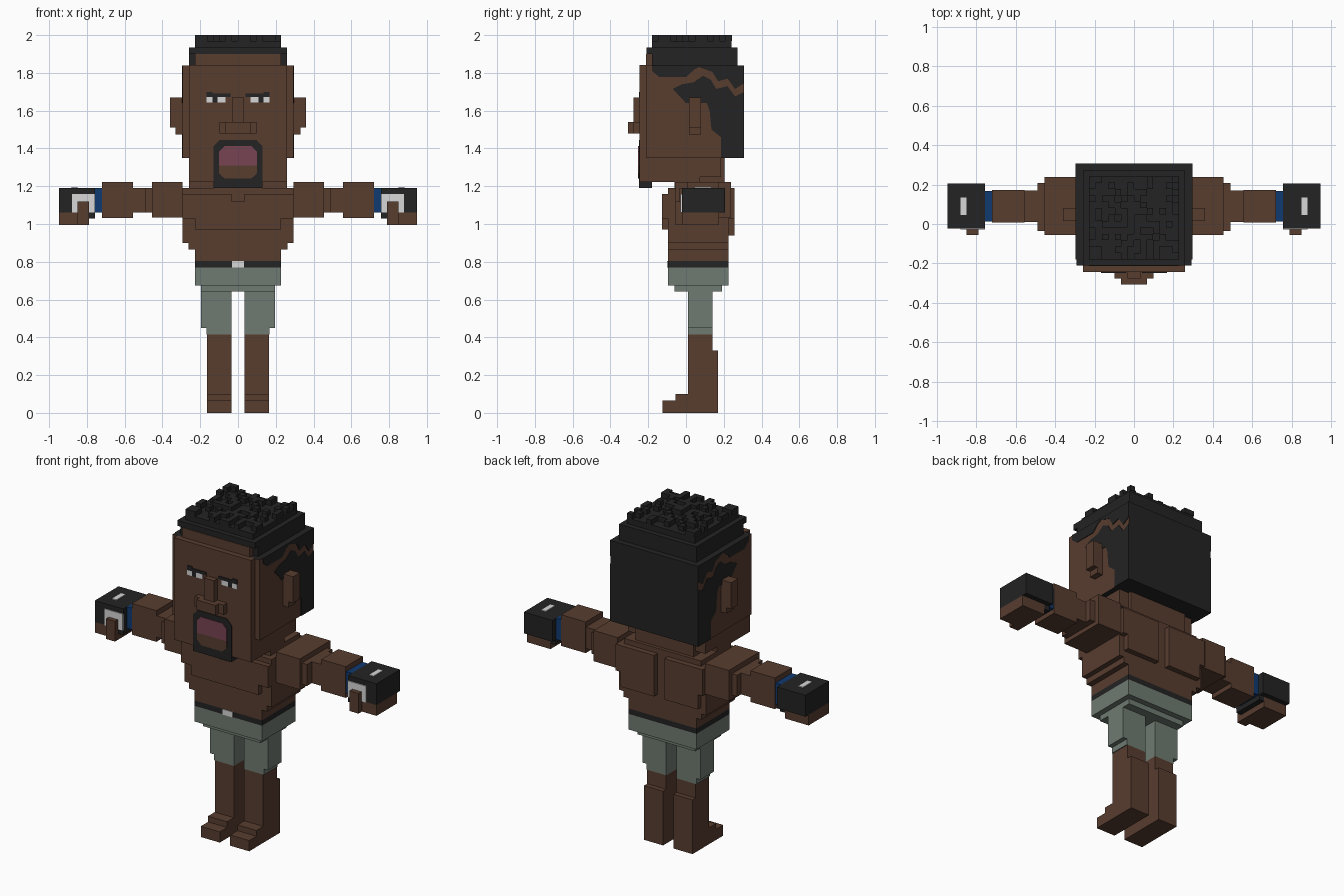
import bpy, bmesh, random

random.seed(4)


def material(name, rgb):
    m = bpy.data.materials.new(name)
    lin = [(c / 255 / 12.92) if c < 11 else ((c / 255 + 0.055) / 1.055) ** 2.4 for c in rgb]
    m.diffuse_color = (*lin, 1)
    return m


SKIN = material("brown_skin", (88, 61, 47))
BLACK = material("black", (35, 35, 36))
SHORTS = material("grey_green", (111, 123, 114))
WHITE = material("white", (215, 215, 215))
BLUE = material("blue", (16, 58, 112))
PINK = material("pink", (121, 68, 84))


def finish(name, bm, *mats):
    bmesh.ops.recalc_face_normals(bm, faces=bm.faces)
    me = bpy.data.meshes.new(name)
    bm.to_mesh(me)
    bm.free()
    for m in mats:
        me.materials.append(m)
    ob = bpy.data.objects.new(name, me)
    bpy.context.collection.objects.link(ob)
    return ob


def add_box(bm, x0, x1, y0, y1, z0, z1):
    vs = bmesh.ops.create_cube(bm, size=1)["verts"]
    for v in vs:
        v.co = ((x0 + x1) / 2 + v.co.x * (x1 - x0),
                (y0 + y1) / 2 + v.co.y * (y1 - y0),
                (z0 + z1) / 2 + v.co.z * (z1 - z0))


def boxes(name, mat, *dims):
    bm = bmesh.new()
    for d in dims:
        add_box(bm, *d)
    return finish(name, bm, mat)


def pair(name, mat, *dims):
    """Boxes given for +x, repeated on -x."""
    both = list(dims) + [(-d[1], -d[0], *d[2:]) for d in dims]
    return boxes(name, mat, *both)


def centred(name, mat, *dims):
    """Boxes given by half width."""
    return boxes(name, mat, *[(-d[0], *d) for d in dims])


def plate(name, mat, points, depth):
    """Flat outline extruded along the given vector."""
    bm = bmesh.new()
    face = bm.faces.new([bm.verts.new(p) for p in points])
    ext = bmesh.ops.extrude_face_region(bm, geom=[face])["geom"]
    bmesh.ops.translate(bm, vec=depth, verts=[g for g in ext if isinstance(g, bmesh.types.BMVert)])
    return finish(name, bm, mat)


# Legs and feet
pair("leg", SKIN,
     (0.035, 0.163, 0.01, 0.14, 0.33, 0.415),
     (0.035, 0.163, 0.01, 0.17, 0, 0.33))
pair("foot", SKIN,
     (0.035, 0.163, -0.055, 0.01, 0, 0.1),
     (0.035, 0.163, -0.125, -0.055, 0, 0.065))

# Shorts and belt
pair("shorts_leg", SHORTS,
     (0.035, 0.195, 0.01, 0.14, 0.45, 0.66),
     (0.035, 0.168, 0.01, 0.14, 0.415, 0.45))
centred("shorts_waist", SHORTS,
        (0.228, -0.095, 0.225, 0.675, 0.77),
        (0.195, -0.06, 0.19, 0.642, 0.675))
centred("belt", BLACK, (0.228, -0.095, 0.225, 0.77, 0.803))
centred("buckle", WHITE, (0.033, -0.1, -0.094, 0.77, 0.803))

# Torso, chest and back
centred("torso", SKIN,
        (0.228, -0.095, 0.225, 0.803, 0.865),
        (0.262, -0.095, 0.225, 0.865, 0.9),
        (0.293, -0.095, 0.225, 0.9, 1.19),
        (0.26, -0.06, 0.225, 1.19, 1.222))
pair("chest_muscle", SKIN,
     (0.035, 0.293, -0.128, -0.095, 1.03, 1.16),
     (0.0, 0.228, -0.128, -0.095, 0.97, 1.03),
     (0.0, 0.035, -0.128, -0.095, 1.03, 1.12))
pair("back_muscle", SKIN,
     (0.035, 0.26, 0.225, 0.258, 0.94, 1.19),
     (0.26, 0.293, 0.225, 0.258, 1.03, 1.19))
centred("neck", SKIN, (0.195, -0.03, 0.205, 1.222, 1.36))

# Arms
pair("upper_arm", SKIN,
     (0.293, 0.455, -0.055, 0.238, 1.035, 1.222),
     (0.455, 0.49, -0.035, 0.207, 1.06, 1.19),
     (0.49, 0.555, 0.01, 0.17, 1.06, 1.19))
pair("forearm", SKIN, (0.555, 0.72, 0.008, 0.172, 1.032, 1.222))
pair("wristband", BLUE, (0.72, 0.757, 0.012, 0.168, 1.06, 1.19))

# Gloves with bare fingers and white trim
pair("glove", BLACK,
     (0.757, 0.948, -0.022, 0.205, 1.06, 1.19),
     (0.757, 0.79, -0.022, 0.175, 1.03, 1.06))
pair("fingers", SKIN, (0.79, 0.948, -0.022, 0.175, 0.995, 1.06))
pair("thumb", SKIN, (0.79, 0.85, -0.055, -0.022, 0.995, 1.118))
pair("glove_trim", WHITE,
     (0.757, 0.88, -0.028, -0.021, 1.118, 1.16),
     (0.85, 0.88, -0.028, -0.021, 1.06, 1.118),
     (0.757, 0.79, -0.028, -0.021, 1.06, 1.118),
     (0.85, 0.882, 0.045, 0.135, 1.189, 1.195))

# Skull: hair coloured on the top, back and underside
bm = bmesh.new()
add_box(bm, -0.293, 0.293, -0.21, 0.308, 1.35, 1.84)
skull = finish("skull", bm, SKIN, BLACK)
for p in skull.data.polygons:
    p.material_index = int(p.normal.y > 0.5 or abs(p.normal.z) > 0.5)
centred("face", SKIN, (0.26, -0.245, -0.21, 1.222, 1.842))
centred("jaw", SKIN,
        (0.26, -0.21, 0.075, 1.222, 1.35),
        (0.26, 0.075, 0.185, 1.25, 1.35))
centred("forehead", SKIN, (0.228, -0.213, -0.18, 1.84, 1.9))

# Side hair with shaved streak between two patches
upper = [(-0.18, 1.84), (-0.18, 1.81), (-0.14, 1.777), (0.0, 1.777), (0.04, 1.815),
         (0.07, 1.83), (0.14, 1.805), (0.17, 1.755), (0.22, 1.77), (0.26, 1.715),
         (0.308, 1.745), (0.308, 1.84)]
lower = [(-0.07, 1.715), (-0.02, 1.74), (0.04, 1.75), (0.09, 1.785), (0.13, 1.765),
         (0.16, 1.715), (0.22, 1.73), (0.26, 1.675), (0.308, 1.70), (0.308, 1.35),
         (0.185, 1.35), (0.185, 1.46), (0.135, 1.5), (0.125, 1.6), (0.11, 1.64), (0.0, 1.64)]
for s, side in ((1, "right"), (-1, "left")):
    for part, outline in (("upper", upper), ("lower", lower)):
        plate(f"{part}_side_hair_{side}", BLACK,
              [(s * 0.292, y, z) for y, z in outline], (s * 0.005, 0, 0))

# Stepped hair on top with small tufts
centred("hair", BLACK,
        (0.26, -0.18, 0.272, 1.84, 1.9),
        (0.26, -0.21, 0.272, 1.9, 1.935),
        (0.228, -0.18, 0.24, 1.935, 1.97))
V = 0.0325
bm = bmesh.new()
for i in range(14):
    for j in range(13):
        if random.random() < 0.36:
            x, y = -0.2275 + i * V, -0.18 + j * V
            add_box(bm, x, x + V, y, y + V, 1.97, 2.0)
finish("hair_tufts", bm, BLACK)

# Ears and nose
pair("ear", SKIN,
     (0.293, 0.33, 0.015, 0.08, 1.475, 1.67),
     (0.33, 0.36, 0.015, 0.08, 1.51, 1.67))
centred("nose", SKIN,
        (0.033, -0.278, -0.245, 1.54, 1.67),
        (0.098, -0.278, -0.245, 1.48, 1.54),
        (0.065, -0.308, -0.278, 1.48, 1.54))

# Eyes and brows
pair("eye_white", WHITE,
     (0.135, 0.167, -0.25, -0.244, 1.643, 1.672),
     (0.065, 0.108, -0.25, -0.244, 1.643, 1.672))
pair("pupil", BLACK, (0.108, 0.135, -0.25, -0.244, 1.643, 1.672))
pair("brow", BLACK,
     (0.04, 0.167, -0.25, -0.244, 1.672, 1.69),
     (0.135, 0.167, -0.25, -0.244, 1.69, 1.7))


# Beard, lip and open mouth as layered plates
def face_plate(name, mat, half, y, depth):
    pts = [(x, y, z) for x, z in half] + [(-x, y, z) for x, z in reversed(half)]
    plate(name, mat, pts, (0, -depth, 0))


face_plate("beard", BLACK, [(0.13, 1.19), (0.13, 1.41), (0.098, 1.445)], -0.244, 0.005)
centred("beard_tip", BLACK, (0.13, -0.244, -0.18, 1.19, 1.222))
face_plate("lower_lip", SKIN, [(0.07, 1.24), (0.1, 1.268), (0.1, 1.31)], -0.248, 0.005)
face_plate("mouth", PINK, [(0.1, 1.31), (0.1, 1.383), (0.072, 1.412)], -0.248, 0.005)
